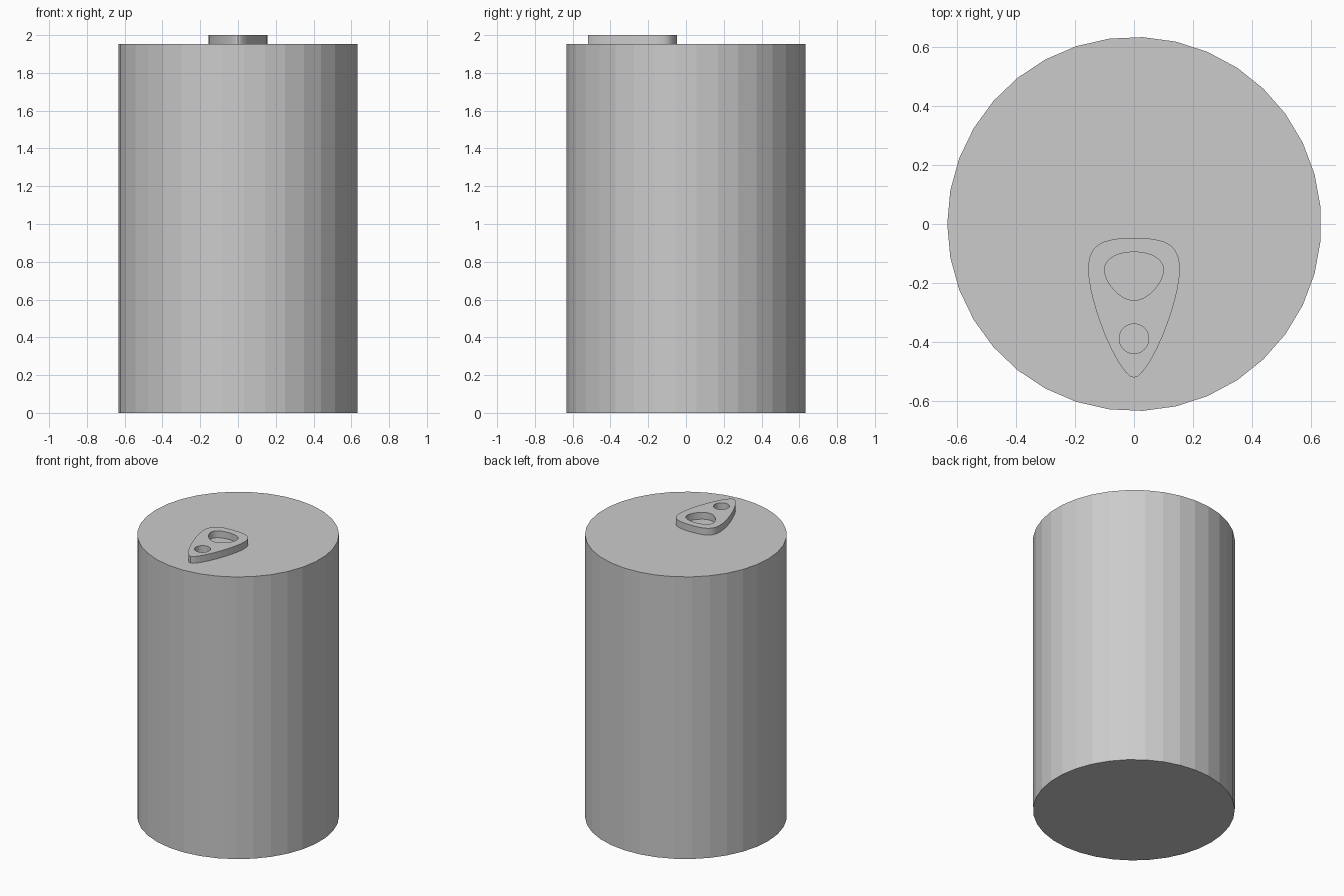
import bpy
from math import pi

cube = bpy.data.objects.get("Cube")
if cube:
    bpy.data.objects.remove(cube, do_unlink=True)

RADIUS, BODY_TOP, TOTAL = 0.633, 1.953, 2.0

# One plain grey for the whole can
grey = bpy.data.materials.new("light grey")
grey.use_nodes = True
colour = (0.6, 0.6, 0.6, 1)
grey.diffuse_color = colour
grey.node_tree.nodes["Principled BSDF"].inputs["Base Color"].default_value = colour

# Can body: flat-sided cylinder with a corner on -x
bpy.ops.mesh.primitive_cylinder_add(vertices=35, radius=RADIUS, depth=BODY_TOP,
                                    location=(0.001, 0, BODY_TOP / 2), rotation=(0, 0, pi / 2))
body = bpy.context.object
body.name = "can_body"
body.data.materials.append(grey)


def add_loop(curve, top, side, bottom, reach):
    """Closed, mirrored bezier loop; reach holds the handle lengths."""
    along_top, side_up, side_down, along_bottom = reach
    (w, y) = side
    knots = [
        ((0, top), (-along_top, top), (along_top, top)),
        ((w, y), (w, y + side_up), (w, y - side_down)),
        ((0, bottom), (along_bottom, bottom), (-along_bottom, bottom)),
        ((-w, y), (-w, y - side_down), (-w, y + side_up)),
    ]
    spline = curve.splines.new("BEZIER")
    spline.bezier_points.add(len(knots) - 1)
    spline.use_cyclic_u = True
    for point, (co, left, right) in zip(spline.bezier_points, knots):
        point.handle_left_type = point.handle_right_type = "FREE"
        point.co = (*co, 0)
        point.handle_left = (*left, 0)
        point.handle_right = (*right, 0)


# Pull tab: rounded teardrop plate with a finger hole and a rivet hole
curve = bpy.data.curves.new("pull_tab", "CURVE")
curve.dimensions = "2D"
curve.fill_mode = "BOTH"
curve.resolution_u = 12
curve.extrude = (TOTAL - BODY_TOP) / 2
add_loop(curve, -0.047, (0.155, -0.152), -0.52, (0.1, 0.087, 0.118, 0.05))
add_loop(curve, -0.095, (0.1, -0.155), -0.258, (0.06, 0.035, 0.035, 0.055))
k = 0.05 * 0.5523
add_loop(curve, -0.338, (0.05, -0.388), -0.438, (k, k, k, k))
tab = bpy.data.objects.new("pull_tab", curve)
tab.location.z = (TOTAL + BODY_TOP) / 2
bpy.context.collection.objects.link(tab)
curve.materials.append(grey)

# Turn the tab into a mesh with crisp rims
bpy.ops.object.select_all(action="DESELECT")
tab.select_set(True)
bpy.context.view_layer.objects.active = tab
bpy.ops.object.convert(target="MESH")
bpy.ops.object.shade_flat()
